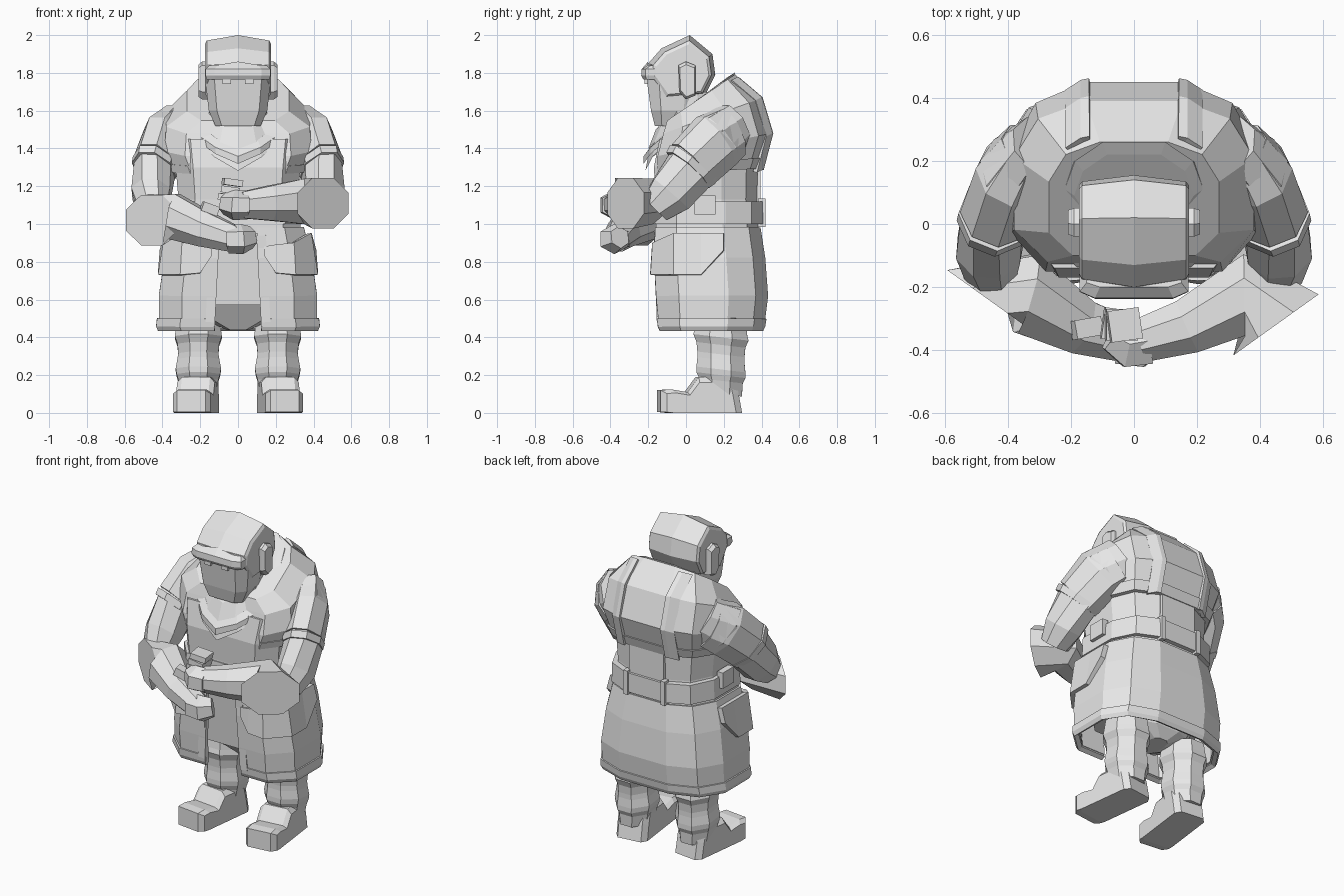
import bpy, bmesh
from math import cos, sin, pi, radians
from mathutils import Vector, Matrix

cube = bpy.data.objects.get("Cube")
if cube:
    bpy.data.objects.remove(cube, do_unlink=True)

grey = bpy.data.materials.new("plain_grey")
grey.use_nodes = True
grey.diffuse_color = (0.8, 0.8, 0.8, 1)
for node in grey.node_tree.nodes:
    if node.type == 'BSDF_PRINCIPLED':
        node.inputs["Base Color"].default_value = (0.8, 0.8, 0.8, 1)
        node.inputs["Roughness"].default_value = 0.8


def loft(name, rings, closed=True, thick=0, side=1):
    """Skin a row of equal rings; open strips get a thickness."""
    bm = bmesh.new()
    rows = [[bm.verts.new((p[0] * side, p[1], p[2])) for p in r] for r in rings]
    n = len(rows[0])
    for a, b in zip(rows, rows[1:]):
        for i in range(n if closed else n - 1):
            j = (i + 1) % n
            bm.faces.new((a[i], a[j], b[j], b[i]))
    if closed:
        bm.faces.new(rows[0])
        bm.faces.new(rows[-1])
    bmesh.ops.recalc_face_normals(bm, faces=bm.faces)
    mesh = bpy.data.meshes.new(name)
    bm.to_mesh(mesh)
    bm.free()
    mesh.materials.append(grey)
    obj = bpy.data.objects.new(name, mesh)
    bpy.context.collection.objects.link(obj)
    if thick:
        mod = obj.modifiers.new("thickness", 'SOLIDIFY')
        mod.thickness = thick
        mod.offset = 0
    return obj


# Half outlines from front to back, as fractions of width and depth
COAT = [(.3, -1), (.72, -1), (1, -.6), (1, .3), (.8, .78), (.4, 1)]
BODY = [(0, -1)] + COAT[1:]
ROUND = [(0, -1), (.4, -.85), (.8, -.45), (1, 0), (.85, .6), (.45, 1)]


def section(outline, z, rx, front, back, slope=0, dip=0):
    """Mirrored ring that starts and ends at the front."""
    mid, half = (front + back) / 2, (back - front) / 2
    pts = []
    for fx, fy in outline:
        drop = dip * max(0, 1 - fx / .8) if fy < 0 else 0
        pts.append((fx * rx, mid + fy * half, z + slope * fy * half - drop))
    return pts + [(-x, y, h) for x, y, h in reversed(pts) if x > 0]


def shell(name, outline, rows, **kw):
    return loft(name, [section(outline, *r) for r in rows], **kw)


def tube(name, path, radii, side=1, n=8, start=None):
    """Faceted tube along a path; radii are (sideways, upward)."""
    pts = [Vector(p) for p in path]
    rings = []
    for i, p in enumerate(pts):
        d = (pts[min(i + 1, len(pts) - 1)] - pts[max(i - 1, 0)]).normalized()
        if start and i == 0:
            d = Vector(start).normalized()
        u = d.cross(Vector((0, 0, 1))).normalized()
        v = u.cross(d)
        ru, rv = radii[i]
        angles = [2 * pi * (k + .5) / n for k in range(n)]
        rings.append([p + u * ru * cos(a) + v * rv * sin(a) for a in angles])
    return loft(name, rings, side=side)


def slab(name, profile, widths, side=1, mid=(0, 0)):
    """Side profile skinned across x; widths are (x, scale about mid)."""
    rings = [[(x, mid[0] + (y - mid[0]) * s, mid[1] + (z - mid[1]) * s)
              for y, z in profile] for x, s in widths]
    return loft(name, rings, side=side)


def box(name, center, size, turn=(0, 0, 0), side=1):
    rot = Matrix.Rotation(radians(turn[2]), 3, 'Z') @ Matrix.Rotation(radians(turn[1]), 3, 'Y') \
        @ Matrix.Rotation(radians(turn[0]), 3, 'X')
    corners = [(-1, -1), (1, -1), (1, 1), (-1, 1)]
    rings = [[Vector(center) + rot @ Vector((a * size[0], b * size[1], c * size[2])) / 2
              for a, b in corners] for c in (-1, 1)]
    return loft(name, rings, side=side)


# Coat skirt, open at the front, with hem and inner tunic
shell("coat_skirt", COAT, [(.46, .405, -.13, .4), (.62, .405, -.145, .42),
      (.82, .375, -.155, .405), (.98, .335, -.15, .38)], closed=False, thick=.03)
shell("coat_hem", COAT, [(.44, .41, -.125, .395), (.46, .42, -.135, .405),
      (.5, .415, -.14, .412)], closed=False, thick=.03)
shell("tunic", BODY, [(.57, .3, -.09, .32), (1, .3, -.125, .35)])
shell("pelvis", BODY, [(.44, .06, .08, .26), (.5, .2, .04, .3), (.62, .28, -.04, .32)])

# Torso, belt and layered back yoke
shell("coat_body", BODY, [(.95, .335, -.16, .385), (1.13, .315, -.16, .375),
      (1.3, .33, -.17, .38), (1.45, .35, -.14, .4)])
shell("belt", BODY, [(1, .345, -.165, .41), (1.12, .34, -.165, .41)])
shell("yoke", BODY, [(1.29, .345, -.15, .395, .05), (1.42, .39, -.15, .45, .2),
      (1.57, .38, -.12, .39, .36), (1.67, .27, -.1, .26, .68)])
shell("yoke_trim", BODY, [(1.28, .35, -.15, .4, .05), (1.33, .37, -.15, .42, .08)])
box("spine_panel", (0, .38, 1.2), (.24, .03, .2))

# Collar and scarf layers
shell("neck_wrap", ROUND, [(1.63, .18, -.14, .19, .65), (1.62, .2, -.16, .21, .65),
      (1.57, .24, -.2, .24, .65, .03)])
shell("scarf", ROUND, [(1.6, .23, -.16, .25, .65), (1.57, .28, -.2, .27, .62, .06),
      (1.53, .31, -.215, .28, .6, .1)])
shell("scarf_edge", ROUND, [(1.58, .26, -.19, .26, .6, .04), (1.56, .3, -.225, .28, .6, .05),
      (1.53, .3, -.225, .28, .6, .06)])
shell("coat_collar", ROUND, [(1.65, .24, -.06, .25, .75), (1.69, .22, -.04, .26, .75),
      (1.68, .19, -.04, .22, .75)])

# Head: helmet, face, brim
HELMET = [(-.2, 1.85), (-.13, 1.93), (.02, 2), (.14, 1.9), (.155, 1.79), (.1, 1.68),
          (-.12, 1.66), (-.205, 1.78)]
slab("helmet", HELMET, [(-.175, .78), (-.165, .87), (0, 1), (.165, .87), (.175, .78)],
     mid=(0, 1.78))
shell("face", BODY, [(1.52, .12, -.165, .02), (1.6, .155, -.185, .08), (1.78, .175, -.21, .12)])
shell("helmet_brim", BODY, [(1.765, .165, -.225, -.14), (1.785, .172, -.237, -.13),
      (1.82, .172, -.235, -.13), (1.84, .15, -.2, -.13, 0, -.02)])
shell("neck", BODY, [(1.45, .16, -.1, .2), (1.7, .15, -.1, .14)])

EAR = [(-.04, 1.84), (0, 1.86), (.05, 1.84), (.05, 1.68), (0, 1.66), (-.035, 1.7)]
BOOT = [(-.145, .005), (-.145, .12), (-.09, .125), (0, .11), (.06, .19), (.25, .19),
        (.27, .11), (.29, 0), (-.1, 0)]
POCKET_TOP = [(.14, -.16, .88), (.2, -.165, .89), (.29, -.165, .9), (.375, -.06, .95),
              (.375, .08, .95), (.375, .2, .95)]
POCKET_LOW = [(.14, -.165, .83), (.2, -.175, .74), (.3, -.175, .73), (.41, -.06, .73),
              (.41, .08, .73), (.4, .2, .86)]
STRAP = [(.27, 1.77), (.395, 1.665), (.45, 1.48), (.4, 1.29)]

for side, word in ((1, "left"), (-1, "right")):
    slab(word + "_ear_flap", EAR, [(.14, 1), (.19, 1), (.21, .85)], side=side, mid=(.01, 1.75))
    box(word + "_eye", (.06, -.21, 1.755), (.045, .02, .025), side=side)

    # Coat details
    loft(word + "_pocket", [POCKET_TOP, POCKET_LOW], closed=False, thick=.03, side=side)
    box(word + "_coat_edge", (.135, -.15, .71), (.05, .025, .46), (2, -3, 0), side)
    box(word + "_pouch", (.345, .1, 1.1), (.04, .11, .1), side=side)
    box(word + "_belt_loop", (.13, .4, 1.06), (.03, .04, .15), side=side)
    loft(word + "_back_strap", [[(.14, y, z), (.165, y - .005, z), (.21, y - .035, z - .015)]
         for y, z in STRAP], closed=False, thick=.025, side=side)

    # Sleeve with shoulder pad and band
    tube(word + "_sleeve", [(.3, .25, 1.52), (.38, .18, 1.45), (.44, .03, 1.3),
         (.46, -.08, 1.16), (.455, -.16, 1.08)],
         [(.1, .14), (.11, .16), (.11, .145), (.11, .13), (.085, .09)], side)
    tube(word + "_shoulder_pad", [(.33, .24, 1.49), (.385, .16, 1.44), (.435, .035, 1.315)],
         [(.1, .15), (.12, .17), (.118, .158)], side)
    tube(word + "_sleeve_band", [(.435, .035, 1.315), (.445, .01, 1.285)],
         [(.122, .162), (.118, .152)], side)

    # Banded trouser leg and boot
    rows = [(.5, .12, .14), (.43, .13, .15), (.4, .135, .158), (.36, .12, .14), (.31, .115, .135),
            (.28, .12, .135), (.23, .13, .14), (.2, .125, .14), (.17, .115, .125),
            (.1, .1, .12)]
    loft(word + "_leg", [[(.21 + rx * cos(k * pi / 4 + .39), .185 + ry * sin(k * pi / 4 + .39),
         z - .12 * ry * sin(k * pi / 4 + .39)) for k in range(8)] for z, rx, ry in rows], side=side)
    boot = slab(word + "_boot", BOOT, [(-.1, .85), (-.075, 1), (.075, 1), (.1, .85)],
                side=side, mid=(.06, 0))
    boot.location.x = .23 * side
    boot.rotation_euler.z = radians(7) * side

# Gauntlets: cuffs cut slantwise at the elbows, hands meeting at the belly
ARMS = [(1, "left", [(.45, -.32, 1.11), (.35, -.225, 1.12), (.17, -.325, 1.11),
                     (.02, -.37, 1.1)]),
        (-1, "right", [(.457, -.243, 1.02), (.34, -.22, 1.04), (.17, -.325, .97),
                       (.02, -.37, .92)])]
for side, word, path in ARMS:
    tube(word + "_gauntlet", path, [(.18, .145), (.14, .13), (.095, .1), (.075, .075)], side,
         start=(-.58, .81, 0))
    x, y, z = path[-1]
    tube(word + "_fist", [(x + .03, y, z), (x - .04, y - .01, z), (x - .09, y + .02, z + .01)],
         [(.085, .075), (.085, .08), (.06, .06)], side, 6)
for i in range(3):
    box("finger_%d" % (i + 1), (-.05 + .01 * i, -.32, 1.14 + .04 * i), (.1, .1, .035),
        (0, 8, 8 * i - 8))
box("thumb", (-.15, -.33, 1.08), (.09, .06, .05), (0, 20, 10))
